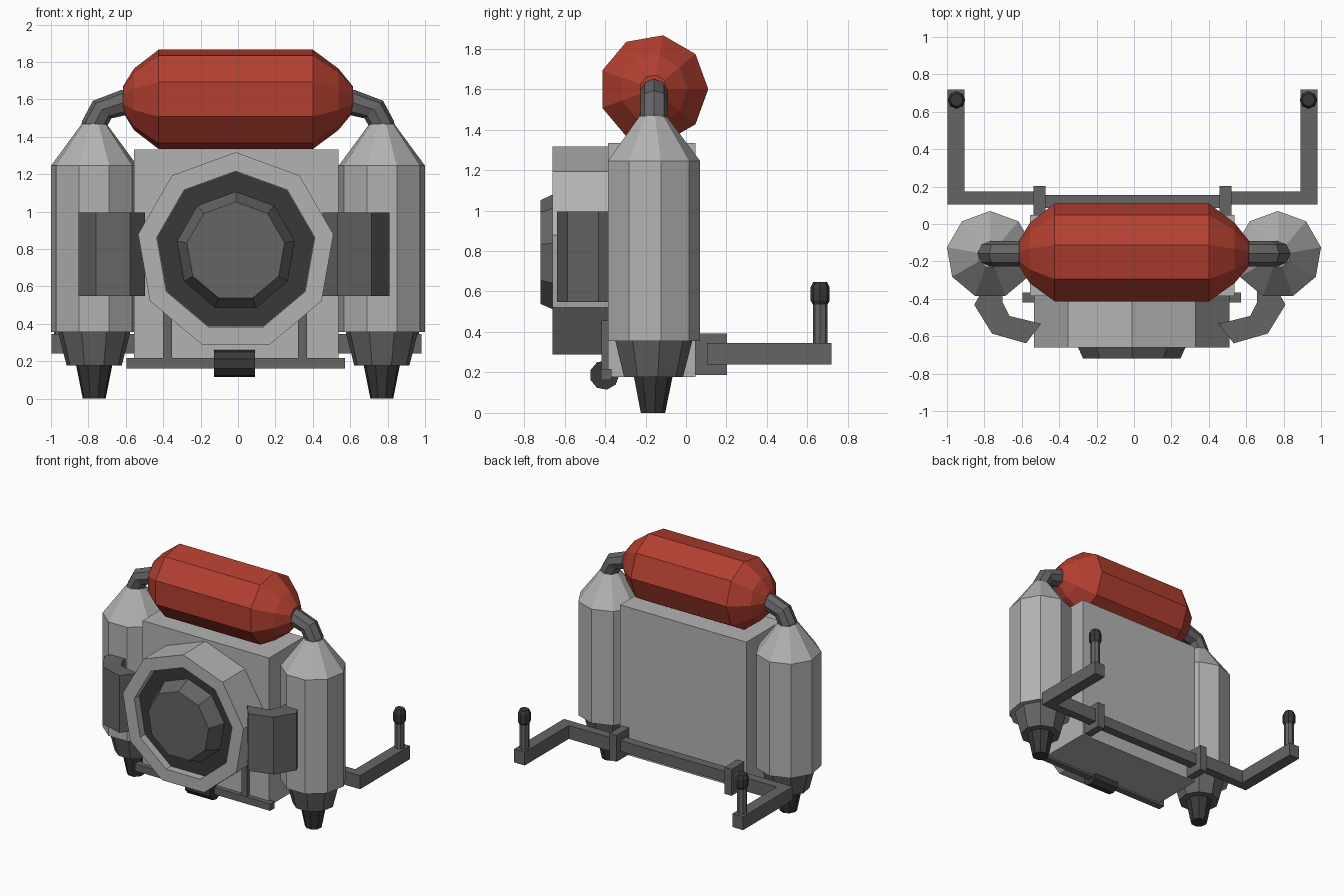
import bpy, bmesh
from math import radians, cos, sin, pi
from mathutils import Matrix, Vector

if "Cube" in bpy.data.objects:
    bpy.data.objects.remove(bpy.data.objects["Cube"])


def material(name, rgb):
    m = bpy.data.materials.new(name)
    m.diffuse_color = (*rgb, 1)
    m.use_nodes = True
    m.node_tree.nodes["Principled BSDF"].inputs["Base Color"].default_value = m.diffuse_color
    return m


RED = material("red_paint", (0.45, 0.05, 0.03))
MID = material("mid_grey", (0.13, 0.13, 0.13))
DARK = material("dark_grey", (0.04, 0.04, 0.04))
LIGHT = material("light_grey", (0.45, 0.45, 0.45))


def finish(bm, name, mat):
    bmesh.ops.recalc_face_normals(bm, faces=bm.faces[:])
    me = bpy.data.meshes.new(name)
    bm.to_mesh(me)
    bm.free()
    me.materials.append(mat)
    ob = bpy.data.objects.new(name, me)
    bpy.context.collection.objects.link(ob)
    return ob


def rings(name, sections, n, mat):
    """Capped tube through (matrix, radius) sections, first corner on local +Y."""
    bm = bmesh.new()
    loops = []
    for m, r in sections:
        angles = [pi / 2 + 2 * pi * k / n for k in range(n)]
        loops.append([bm.verts.new(m @ Vector((r * cos(a), r * sin(a), 0))) for a in angles])
    for a, b in zip(loops, loops[1:]):
        for k in range(n):
            bm.faces.new((a[k], a[(k + 1) % n], b[(k + 1) % n], b[k]))
    bm.faces.new(loops[0])
    bm.faces.new(loops[-1])
    return finish(bm, name, mat)


def lathe(name, profile, n, loc, mat, rot=Matrix()):
    base = Matrix.Translation(loc) @ rot
    return rings(name, [(base @ Matrix.Translation((0, 0, h)), r) for r, h in profile], n, mat)


def box(name, x, y, z, mat):
    bm = bmesh.new()
    bmesh.ops.create_cube(bm, size=1)
    for v in bm.verts:
        v.co = [lo + (hi - lo) * (c + 0.5) for c, (lo, hi) in zip(v.co, (x, y, z))]
    return finish(bm, name, mat)


def prism(name, outline, z0, z1, mat):
    bm = bmesh.new()
    face = bm.faces.new([bm.verts.new((x, y, z0)) for x, y in outline])
    ext = bmesh.ops.extrude_face_region(bm, geom=[face])["geom"]
    verts = [g for g in ext if isinstance(g, bmesh.types.BMVert)]
    bmesh.ops.translate(bm, verts=verts, vec=(0, 0, z1 - z0))
    return finish(bm, name, mat)


ALONG_X = Matrix.Rotation(radians(90), 4, 'Y')
FORWARD = Matrix.Rotation(radians(90), 4, 'X')

# Main body
box("body", (-0.555, 0.537), (-0.385, 0.047), (0.177, 1.333), LIGHT)

# Red upper tank
lathe("upper_tank", [(0.07, -0.615), (0.167, -0.556), (0.27, -0.424), (0.27, 0.40),
                     (0.167, 0.537), (0.07, 0.615)], 9, (0, -0.16, 1.60), RED, ALONG_X)

# Round front housing with a shallow recess, dark plate and raised lens
HUB = (-0.012, 0, 0.787)
lathe("front_housing", [(0.53, 0.37), (0.53, 0.66), (0.429, 0.66), (0.429, 0.595)],
      9, HUB, LIGHT, FORWARD)
lathe("recess_plate", [(0.428, 0.59), (0.428, 0.60)], 9, HUB, DARK, FORWARD)
lathe("front_lens", [(0.321, 0.595), (0.265, 0.718)], 9, HUB, MID, FORWARD)

for s, side in ((-1, "left"), (1, "right")):
    # Side tank with lower collar and nozzle
    at = (s * 0.769, -0.165, 0)
    lathe(side + "_tank", [(0.2345, 0.355), (0.2345, 1.245), (0.068, 1.468)], 9, at, LIGHT)
    lathe(side + "_collar", [(0.15, 0.178), (0.197, 0.36)], 9, at, MID)
    lathe(side + "_nozzle", [(0.062, 0), (0.099, 0.182)], 9, at, DARK)

    # Elbow pipe from side tank to upper tank
    path = [(0.769, 1.44, 0), (0.769, 1.465, 14), (0.727, 1.545, 44), (0.61, 1.583, 74), (0.56, 1.59, 80)]
    rings(side + "_pipe", [(Matrix.Translation((s * x, -0.158, z))
                            @ Matrix.Rotation(radians(-s * t), 4, 'Y'), 0.068)
                           for x, z, t in path], 8, MID)

    # Bent bracket wrapping from side tank to housing
    outline = [(0.68, -0.34), (0.68, -0.42), (0.643, -0.492), (0.475, -0.533), (0.555, -0.638),
               (0.737, -0.586), (0.832, -0.432), (0.78, -0.34)]
    prism(side + "_bracket", [(s * x - 0.022, y) for x, y in outline], 0.548, 0.995, MID)

    # Strut on the lower front
    c = -0.016 + s * 0.361
    box(side + "_strut", (c - 0.024, c + 0.024), (-0.417, -0.37), (0.17, 0.465), MID)

    # Rear clamp, arm and upright grip
    c = -0.008 + s * 0.497
    box(side + "_clamp", (c - 0.031, c + 0.031), (0.03, 0.203), (0.187, 0.393), MID)
    ox = -0.008 + s * 0.989
    ix = ox - s * 0.091
    arm = [(c, 0.105), (ox, 0.105), (ox, 0.72), (ix, 0.72), (ix, 0.175), (c, 0.175)]
    prism(side + "_arm", arm, 0.24, 0.345, MID)
    post = (-0.008 + s * 0.941, 0.663, 0)
    lathe(side + "_grip_post", [(0.036, 0.33), (0.036, 0.56)], 8, post, MID)
    lathe(side + "_grip_knob", [(0.036, 0.535), (0.047, 0.555), (0.047, 0.62), (0.034, 0.648)],
          8, post, DARK)

# Rear crossbar between clamps
box("rear_crossbar", (-0.49, 0.47), (0.085, 0.155), (0.25, 0.335), MID)

# Lower front bar and roller
box("front_bar", (-0.597, 0.572), (-0.42, -0.367), (0.162, 0.217), MID)
lathe("front_roller", [(0.073, -0.128), (0.073, 0.09)], 9, (0, -0.403, 0.187), DARK, ALONG_X)
